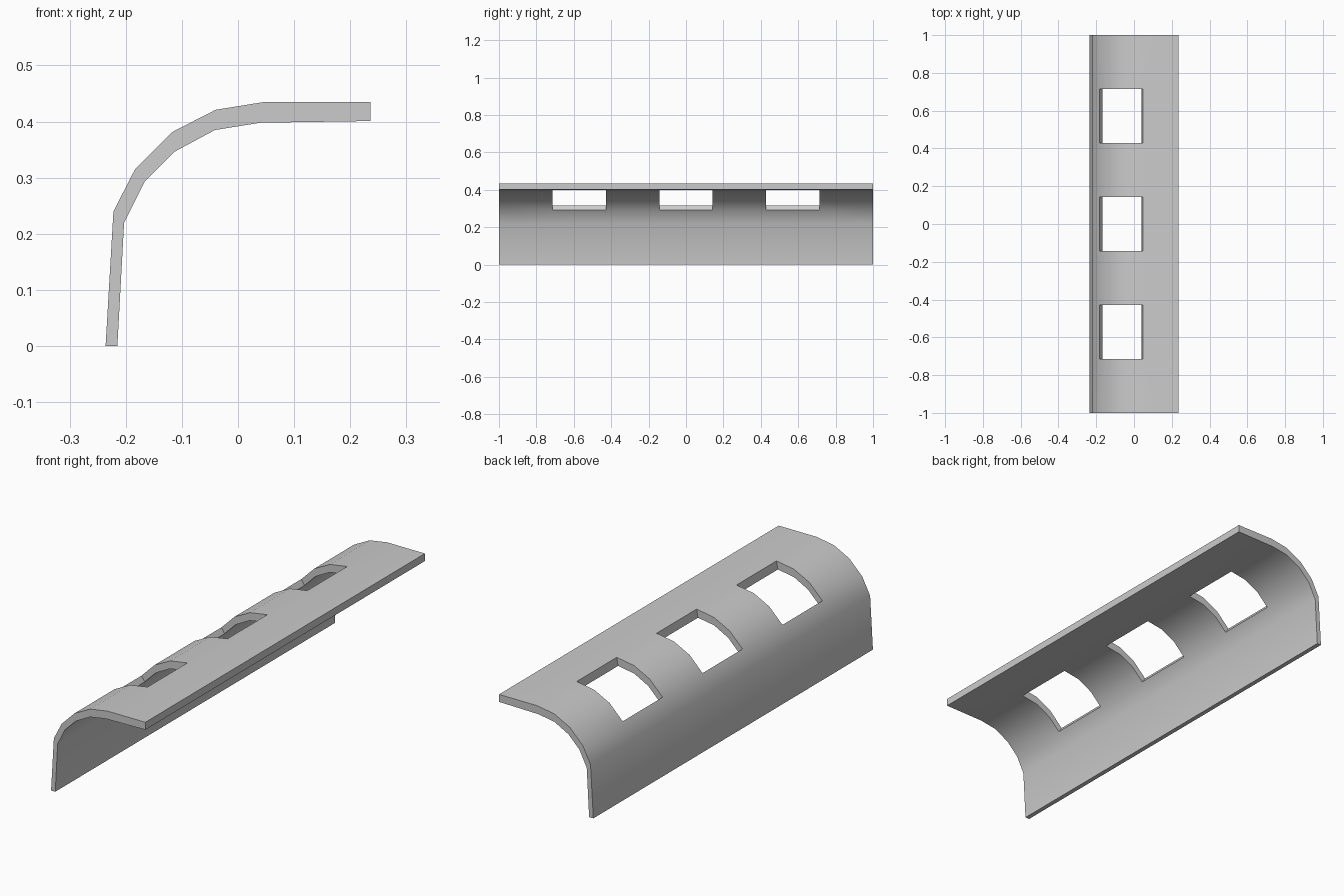
import bpy, bmesh, math

if "Cube" in bpy.data.objects:
    bpy.data.objects.remove(bpy.data.objects["Cube"])

# Cross-section in x, z: matching points on the outer and inner skin
OUTER = [(-0.236, 0), (-0.222, 0.24), (-0.183, 0.316), (-0.118, 0.381),
         (-0.04, 0.421), (0.047, 0.435), (0.236, 0.435)]
INNER = [(-0.215, 0), (-0.203, 0.22), (-0.167, 0.292), (-0.112, 0.347),
         (-0.041, 0.385), (0.04, 0.398), (0.236, 0.401)]
BANDS = 7                      # equal bands along y, every second one has a window
WINDOW_SEGMENTS = range(2, 5)  # profile segments cut out by a window

bm = bmesh.new()
ys = [-1 + 2 * j / BANDS for j in range(BANDS + 1)]


def make_skin(profile):
    return [[bm.verts.new((x, y, z)) for x, z in profile] for y in ys]


outer, inner = make_skin(OUTER), make_skin(INNER)

# Outer and inner skins, leaving the windows open
border = {}
for j in range(BANDS):
    for i in range(len(OUTER) - 1):
        if j % 2 and i in WINDOW_SEGMENTS:
            continue
        loop = [(j, i), (j + 1, i), (j + 1, i + 1), (j, i + 1)]
        bm.faces.new([outer[a][b] for a, b in loop])
        bm.faces.new([inner[a][b] for a, b in reversed(loop)])
        for p, q in zip(loop, loop[1:] + loop[:1]):
            if (q, p) in border:
                del border[(q, p)]
            else:
                border[(p, q)] = True

# Rim walls around the sheet and around every window
for (a, b), (c, d) in border:
    bm.faces.new([outer[c][d], outer[a][b], inner[a][b], inner[c][d]])

bmesh.ops.recalc_face_normals(bm, faces=bm.faces)
mesh = bpy.data.meshes.new("curved_panel")
bm.to_mesh(mesh)
bm.free()
panel = bpy.data.objects.new("curved_panel", mesh)
bpy.context.collection.objects.link(panel)

# Smooth bend with crisp rims
bpy.context.view_layer.objects.active = panel
panel.select_set(True)
bpy.ops.object.shade_smooth_by_angle(angle=math.radians(35))
